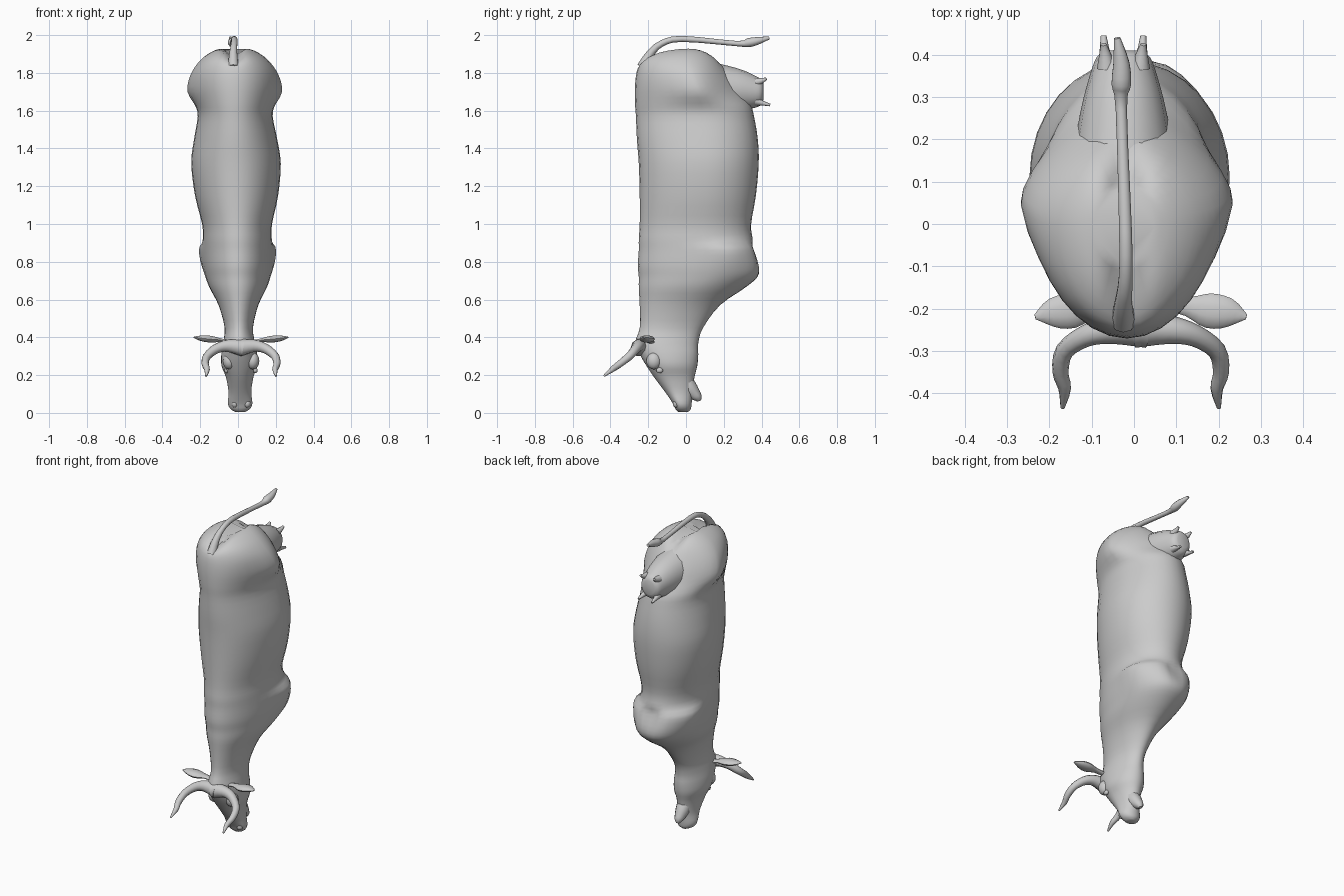
import bpy, bmesh, math
from mathutils import Vector

cube = bpy.data.objects.get("Cube")
if cube:
    bpy.data.objects.remove(cube, do_unlink=True)

GREY = (0.6, 0.6, 0.6, 1)
UNIT = 0.01  # shapes below are given in hundredths
X_AXIS, Z_AXIS = Vector((1, 0, 0)), Vector((0, 0, 1))

grey = bpy.data.materials.new("plain grey")
grey.use_nodes = True
grey.diffuse_color = GREY
shader = next(n for n in grey.node_tree.nodes if n.type == 'BSDF_PRINCIPLED')
shader.inputs["Base Color"].default_value = GREY


def spline(rows, steps=3):
    """Smoothly resample rows of numbers, passing through every row."""
    out = []
    for i in range(len(rows) - 1):
        before, start = rows[max(i - 1, 0)], rows[i]
        end, after = rows[i + 1], rows[min(i + 2, len(rows) - 1)]
        for k in range(steps):
            t = k / steps
            out.append([(2 * q + (r - p) * t + (2 * p - 5 * q + 4 * r - s) * t * t
                         + (3 * q - p - 3 * r + s) * t ** 3) / 2 * UNIT
                        for p, q, r, s in zip(before, start, end, after)])
    out.append([value * UNIT for value in rows[-1]])
    return out


def finish(obj):
    """Give an object its material and smooth shading."""
    obj.data.materials.append(grey)
    bpy.ops.object.select_all(action='DESELECT')
    obj.select_set(True)
    bpy.context.view_layer.objects.active = obj
    bpy.ops.object.shade_smooth_by_angle(angle=math.radians(50))


def skin(name, rings):
    """Bridge closed rings of points and cap both ends."""
    bm = bmesh.new()
    loops = [[bm.verts.new(point) for point in ring] for ring in rings]
    for low, high in zip(loops, loops[1:]):
        for i in range(len(low)):
            bm.faces.new((low[i - 1], low[i], high[i], high[i - 1]))
    bm.faces.new(loops[0])
    bm.faces.new(loops[-1])
    bmesh.ops.recalc_face_normals(bm, faces=bm.faces)
    mesh = bpy.data.meshes.new(name)
    bm.to_mesh(mesh)
    bm.free()
    obj = bpy.data.objects.new(name, mesh)
    bpy.context.collection.objects.link(obj)
    finish(obj)


def circle(sides):
    """Cosine and sine pairs around a circle."""
    return [(math.cos(math.tau * k / sides), math.sin(math.tau * k / sides))
            for k in range(sides)]


def tube(name, path, ref=Z_AXIS, flat=1.0, sides=10):
    """Tapered tube along (x, y, z, radius) points, flattened towards ref."""
    points = spline(path)
    centres = [Vector(point[:3]) for point in points]
    rings = []
    for i, centre in enumerate(centres):
        tangent = centres[min(i + 1, len(centres) - 1)] - centres[max(i - 1, 0)]
        across = tangent.cross(ref).normalized()
        up = across.cross(tangent).normalized() * flat
        rings.append([centre + points[i][3] * (across * c + up * s)
                      for c, s in circle(sides)])
    skin(name, rings)


def ball(name, centre, radii):
    bpy.ops.mesh.primitive_uv_sphere_add(
        segments=12, ring_count=8, location=[value * UNIT for value in centre])
    obj = bpy.context.object
    obj.name = name
    obj.scale = [value * UNIT for value in radii]
    finish(obj)


def bump(value, centre, width):
    return math.exp(-((value - centre) / width) ** 2)


def body_ring(row):
    """Rounded cross-section; shoulders, thighs and hollows are added by rule."""
    z, half_width, back, belly = row
    middle = 0.012 - 0.017 * z
    widest = back + (belly - back) * min(0.57, 0.35 + 0.3 * z)
    shoulder = bump(z, 0.87, 0.03 if z > 0.87 else 0.12)
    thigh = bump(z, 1.7, 0.06 if z < 1.7 else 0.15)
    rump = min(1, max(0, (z - 1.82) * 10))
    ring = []
    for c, s in circle(32):
        # The belly side is pinched towards the udder and squarer at the shoulder
        power = 1 + 0.3 * thigh - 0.15 * shoulder if s > 0 else 1
        x = half_width * math.copysign(abs(c) ** power, c)
        reach = belly - widest if s > 0 else widest - back
        y = widest + reach * math.copysign(abs(s) ** power, s)
        x *= 1 + 0.18 * shoulder * bump(y, 0.24, 0.13) + 0.18 * thigh * bump(y, 0.08, 0.15)
        if s > 0:
            y -= 0.03 * shoulder * bump(x, 0, 0.06)
        ring.append((middle + x, y, z - 0.05 * rump * bump(x, 0, 0.04)))
    return ring


# Body from muzzle to rump: height, half width, back edge, belly edge
head = [(0.5, 2.5, -4, 1), (2, 5, -5.5, 2.5), (5, 6.5, -7, 3), (11, 6, -11, 3.5),
        (19, 7.3, -17, 4.5), (25, 9.5, -21, 6), (31, 9.5, -24.5, 6.5),
        (37, 8.5, -27, 6.5)]
chest = [(45, 7.5, -24.5, 9), (57, 10.5, -24.5, 18), (66, 15, -25, 31),
         (72, 17, -25, 38.5), (78, 18, -25.5, 40), (86, 18.2, -25, 38),
         (92, 18.2, -25, 35.5)]
barrel = [(100, 18.5, -24.5, 34.5), (115, 22, -24.5, 37), (132, 23.7, -25, 38.5),
          (145, 22, -26, 38), (157, 19.8, -26.5, 36)]
rear = [(164, 20.5, -27, 34), (173, 21.5, -27, 28), (181, 20.5, -26, 22),
        (187, 17, -23.5, 17.5), (191, 12, -17, 13), (193, 7, -9, 9)]
skin("body", [body_ring(row) for row in spline(head + chest + barrel + rear)])

# Tail and its tuft
tube("tail", [(-2.5, -23, 183, 3), (-2.5, -19, 190, 2.2), (-2, -13, 195.5, 1.7),
              (-2, -2, 198, 1.6), (-3, 27, 195.5, 1.4), (-3, 33, 196, 2.4),
              (-3, 38, 197, 2), (-4, 44, 198.5, 0.8)], ref=X_AXIS)

# Udder with four teats
tube("udder", [(-2.5, 12, 172, 12.5), (-2.5, 26, 171, 10.3), (-2.5, 35, 170, 8),
               (-2.5, 39.5, 170, 6.3), (-2.5, 41, 170, 4)], flat=1.12, sides=16)
for side in (-1, 1):
    for up in (-1, 1):
        x, z = -2.5 + side * 4, 170 + up * 5
        tube("teat", [(x, 37, z, 2.3), (x + side * 0.4, 40.5, z + up, 1.3),
                      (x + side * 0.7, 43.5 - up, z + up * 2, 0.7)],
             ref=X_AXIS, sides=8)

# Paired parts of the head, measured outwards from its middle
for side, word in ((1, "left"), (-1, "right")):
    def out(x, *rest):
        return (1.6 + side * x, *rest)

    tube(word + "_horn", [out(-1, -24.5, 34.5, 4.8), out(7, -25, 35.5, 3.4),
                          out(13, -26.5, 34, 2.6), out(18, -30, 30, 2.2),
                          out(19, -35, 26, 1.9), out(18, -39, 23, 1.5),
                          out(18.5, -43.5, 19.5, 0.5)])
    tube(word + "_ear", [out(6, -18.5, 37.5, 2), out(11, -19.5, 38.5, 2.3),
                         out(16, -20.5, 39, 4.1), out(21, -21, 39.5, 3.4),
                         out(25, -22, 40, 0.6)], flat=0.45)
    ball(word + "_brow", out(6.2, -17, 27.5), (3.5, 4, 4.5))
    ball(word + "_eye", out(7.6, -14, 22.5), (1.2, 1.8, 1.5))
    ball(word + "_nostril", out(3.3, -5.2, 5), (1.8, 1.8, 2.2))

# Lower jaw
tube("lower_jaw", [(1, -1, 17, 4.5), (1, 2, 13, 4.2), (1, 4.5, 10, 3.3),
                   (1, 6.2, 8, 2.4), (1, 7, 6.3, 1)], ref=X_AXIS)
